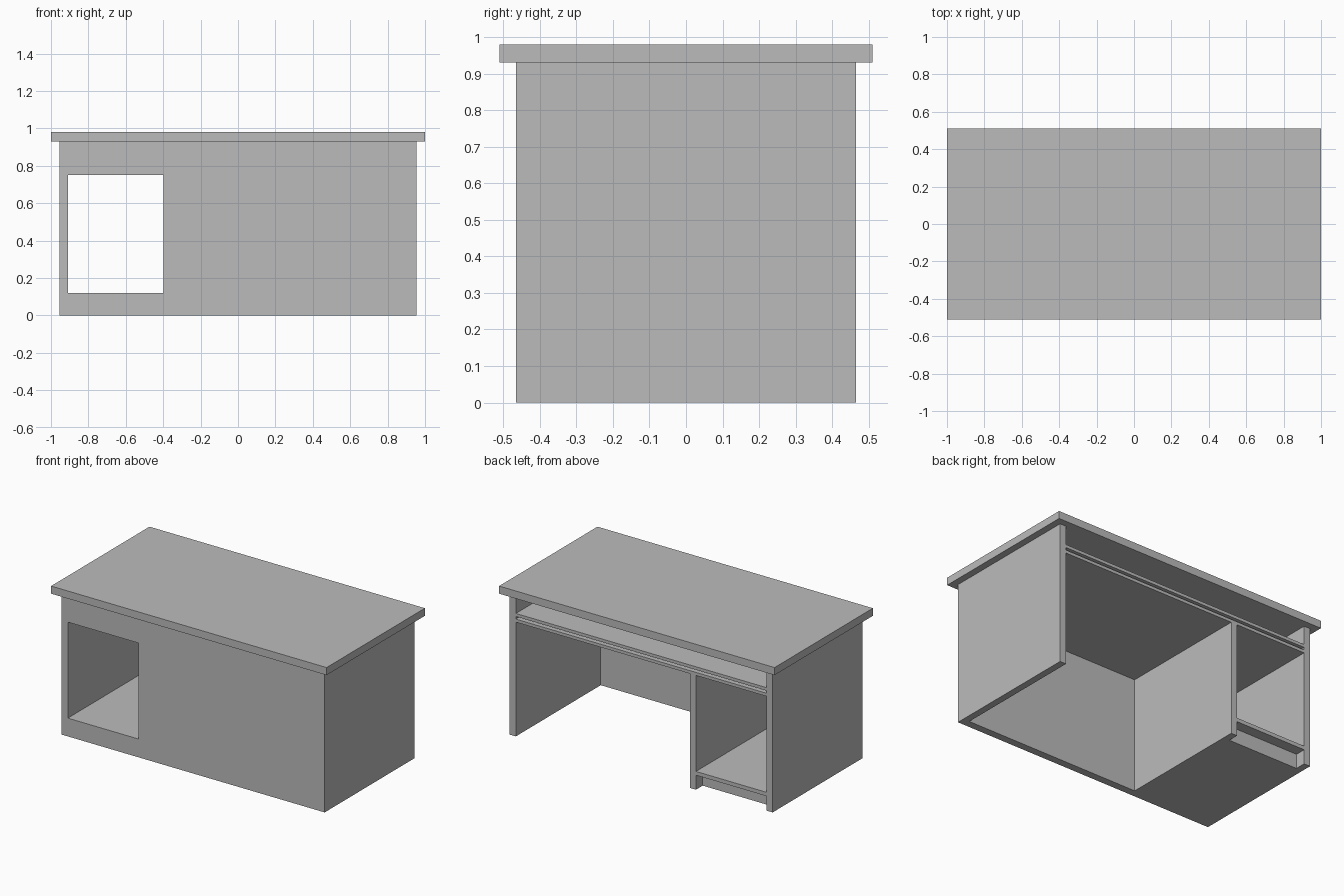
import bpy

cube = bpy.data.objects.get("Cube")
if cube:
    bpy.data.objects.remove(cube, do_unlink=True)

grey = bpy.data.materials.new("plain_grey")
grey.use_nodes = True
grey.diffuse_color = (0.5, 0.5, 0.5, 1)
grey.node_tree.nodes["Principled BSDF"].inputs["Base Color"].default_value = (0.5, 0.5, 0.5, 1)


def board(name, x, y, z):
    """Box spanning the given (low, high) ranges."""
    spans = (x, y, z)
    bpy.ops.mesh.primitive_cube_add(size=1, location=[(a + b) / 2 for a, b in spans])
    ob = bpy.context.object
    ob.name = name
    ob.scale = [b - a for a, b in spans]
    bpy.ops.object.transform_apply(location=False, rotation=False, scale=True)
    ob.data.materials.append(grey)
    return ob


# Main dimensions
W, D, T = 0.955, 0.465, 0.045      # half width, half depth, board thickness
UNDER = 0.93                       # underside of the desktop
TRAY = 0.75                        # underside of the lower tray
FLOOR = 0.12                       # cabinet floor
DIV = -0.353                       # knee side of the cabinet divider
IN = W - T                         # inner face of the side panels
PANEL = -D + 0.05                  # inner face of the front panel

# Desktop and side panels
board("desktop", (-1, 1), (-0.51, 0.51), (UNDER, 0.98))
board("left_side_panel", (IN, W), (-D, D), (0, UNDER))
board("right_side_panel", (-W, -IN), (-D, D), (0, UNDER))

# Front: rail across the full width, modesty panel over the knee space
board("front_rail", (-IN, IN), (-D, PANEL), (TRAY, UNDER))
board("modesty_panel", (DIV, IN), (-D, PANEL), (0, TRAY))

# Two thin shelves with a slot between them, open at the back
for name, z in (("lower_tray", TRAY), ("upper_tray", 0.787)):
    board(name, (-IN, IN), (PANEL, D), (z, z + 0.02))

# Open cabinet: divider, floor and recessed plinth
board("cabinet_divider", (DIV - T, DIV), (-D, D), (0, TRAY))
board("cabinet_floor", (-IN, DIV - T), (-D, D), (FLOOR - 0.025, FLOOR))
board("cabinet_plinth", (-IN, DIV - T), (-D, D - 0.07), (0, FLOOR - 0.025))
